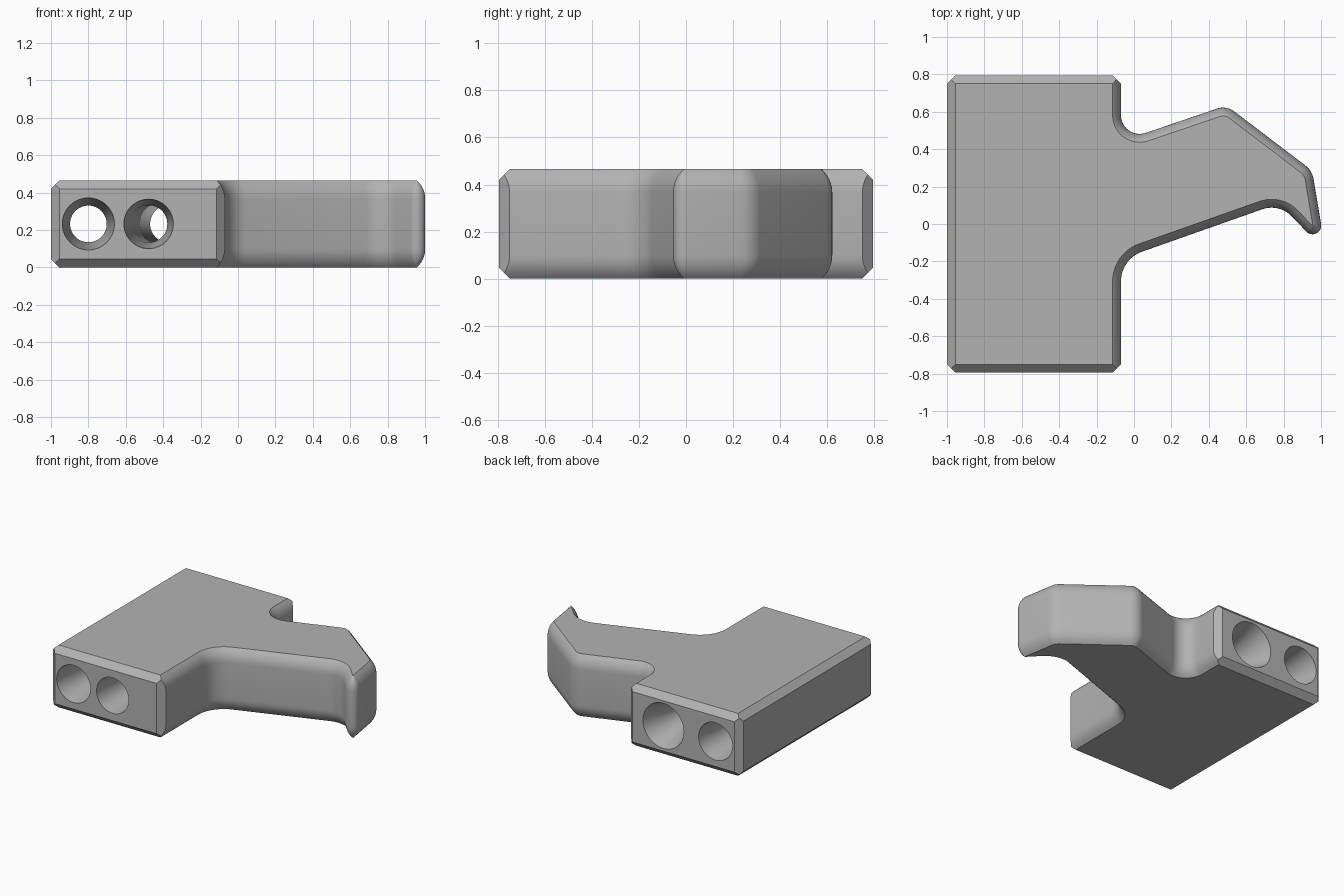
import bpy, bmesh, math
from mathutils import Vector

cube = bpy.data.objects.get("Cube")
if cube:
    bpy.data.objects.remove(cube, do_unlink=True)

THICK, CHAMFER = 0.465, 0.045
LEFT, RIGHT, END = -1.0, -0.07, 0.795

grey = bpy.data.materials.new("plain grey")
grey.use_nodes = True
grey.diffuse_color = (0.45, 0.45, 0.45, 1)
grey.node_tree.nodes["Principled BSDF"].inputs["Base Color"].default_value = grey.diffuse_color

# Plan outline, anticlockwise: x, y, corner radius (negative where concave)
OUTLINE = [
    (LEFT, -END, 0), (RIGHT, -END, 0),
    (RIGHT, -0.188, -0.17),      # arm root, front
    (0.777, 0.111, -0.15),       # inside of the hook
    (1.025, -0.149, 0.046),      # hook tip
    (0.953, 0.285, 0.12),        # knuckle
    (0.494, 0.634, 0.1),         # peak
    (RIGHT, 0.442, -0.1),        # arm root, back
    (RIGHT, END, 0), (LEFT, END, 0),
]
FLAT_EDGES = {0, 8, 9}           # block front, back and left stay upright


def make_object(name, bm):
    bmesh.ops.recalc_face_normals(bm, faces=bm.faces)
    mesh = bpy.data.meshes.new(name)
    bm.to_mesh(mesh)
    bm.free()
    mesh.materials.append(grey)
    obj = bpy.data.objects.new(name, mesh)
    bpy.context.collection.objects.link(obj)
    return obj


def loft(name, rings):
    """Closed solid through rings that have the same number of points."""
    bm = bmesh.new()
    loops = [[bm.verts.new(p) for p in ring] for ring in rings]
    n = len(loops[0])
    for a, b in zip(loops, loops[1:]):
        for i in range(n):
            j = (i + 1) % n
            bm.faces.new((a[i], a[j], b[j], b[i]))
    bm.faces.new(loops[0][::-1])
    bm.faces.new(loops[-1])
    return make_object(name, bm)


def rounded_ring(inset, z, steps=12):
    """Outline moved inward by inset, with its corners rounded."""
    pts = [Vector(p[:2]) for p in OUTLINE]
    n = len(pts)
    dirs = [(pts[(i + 1) % n] - pts[i]).normalized() for i in range(n)]
    normals = [Vector((-d.y, d.x)) for d in dirs]
    moves = [0 if i in FLAT_EDGES else inset for i in range(n)]
    ring = []
    for i in range(n):
        d0, d1, n0, n1 = dirs[i - 1], dirs[i], normals[i - 1], normals[i]
        p0, p1 = pts[i] + n0 * moves[i - 1], pts[i] + n1 * moves[i]
        cross = d0.x * d1.y - d0.y * d1.x
        gap = p1 - p0
        corner = p0 + d0 * ((gap.x * d1.y - gap.y * d1.x) / cross)
        radius = OUTLINE[i][2]
        if radius == 0:
            ring.append((corner.x, corner.y, z))
            continue
        radius = radius - inset if abs(radius - inset) > 0.002 else 0.002
        turn = math.atan2(cross, d0.dot(d1))
        start = corner - d0 * (abs(radius) * math.tan(abs(turn) / 2))
        centre = start + n0 * radius
        for k in range(steps + 1):
            a = turn * k / steps
            p = centre - n0 * radius * math.cos(a) + d0 * radius * math.sin(a)
            ring.append((p.x, p.y, z))
    return ring


# Body: block and hooked arm with softly crowned sides
ARC, SIDE_RADIUS, STEPS = math.radians(48.5), 0.133, 6
levels = []
for k in range(STEPS + 1):
    a = ARC * (1 - k / STEPS)
    levels.append((SIDE_RADIUS * (1 - math.cos(a)),
                   SIDE_RADIUS * (math.sin(ARC) - math.sin(a))))
levels += [(inset, THICK - z) for inset, z in reversed(levels)]
body = loft("hooked_block", [rounded_ring(i, z) for i, z in levels])


def cut(cutter):
    cutter.hide_render = True
    mod = body.modifiers.new(cutter.name, 'BOOLEAN')
    mod.operation, mod.solver, mod.object = 'DIFFERENCE', 'EXACT', cutter
    bpy.context.view_layer.objects.active = body
    bpy.ops.object.modifier_apply(modifier=mod.name)
    bpy.data.objects.remove(cutter, do_unlink=True)


def chamfer(a, b, u, v):
    """Cut the edge a-b with a diamond bar spanned by directions u and v."""
    a, b, u, v = Vector(a), Vector(b), Vector(u) * CHAMFER, Vector(v) * CHAMFER
    along = (b - a).normalized() * 0.1
    cut(loft("chamfer_cutter", [[p + u, p + v, p - u, p - v] for p in (a - along, b + along)]))


# Straight chamfers round the block
X, Y, Z = (1, 0, 0), (0, 1, 0), (0, 0, 1)
for z in (0, THICK):
    chamfer((LEFT, -END, z), (LEFT, END, z), X, Z)
    for y in (-END, END):
        chamfer((LEFT, y, z), (RIGHT, y, z), Y, Z)
for x in (LEFT, RIGHT):
    for y in (-END, END):
        chamfer((x, y, 0), (x, y, THICK), X, Y)

# Through holes, flared at both ends: x, y, radius along each
SIDES = 48
HOLES = [
    [(-0.8, -0.8, 0.14), (-0.8, -0.5, 0.098), (-0.8, 0.5, 0.098), (-0.8, 0.8, 0.14)],
    [(-0.478, -0.8, 0.133), (-0.478, -0.5, 0.1), (-0.37, 0.58, 0.1), (-0.37, 0.8, 0.17)],
]
for stations in HOLES:
    rings = []
    for x, y, r in stations:
        angles = [math.tau * k / SIDES for k in range(SIDES)]
        rings.append([(x + r * math.cos(a), y, THICK / 2 + r * math.sin(a)) for a in angles])
    cut(loft("hole_cutter", rings))

# Smooth curved faces, crisp edges
bpy.ops.object.select_all(action='DESELECT')
body.select_set(True)
bpy.context.view_layer.objects.active = body
bpy.ops.object.shade_smooth_by_angle(angle=math.radians(25))
